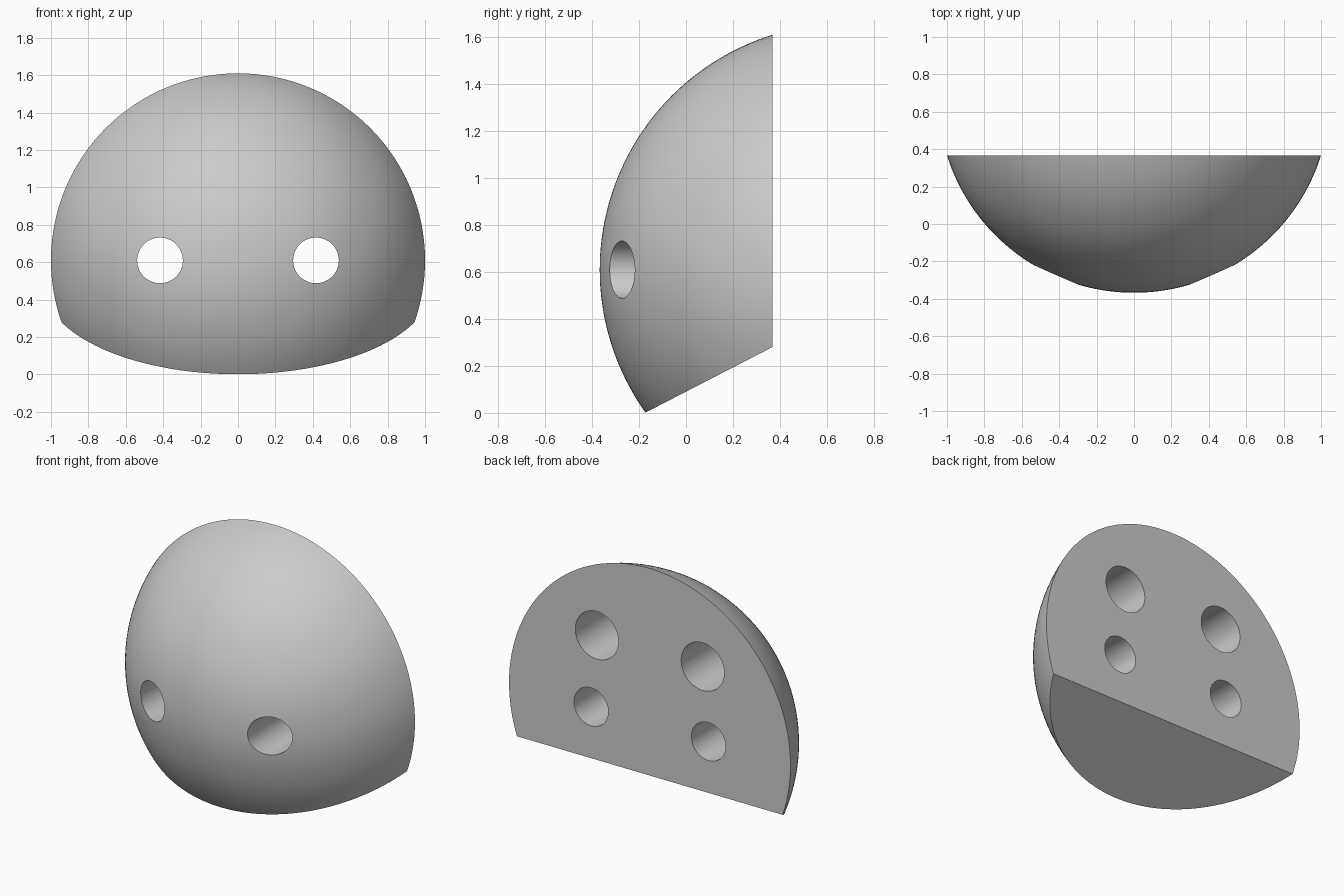
import bpy
import bmesh
import math
from mathutils import Matrix, Vector

cube = bpy.data.objects.get("Cube")
if cube:
    bpy.data.objects.remove(cube, do_unlink=True)

RADIUS = 1.048
BACK_Y = 0.3675
CENTRE = Vector((0, BACK_Y - 0.735 + RADIUS, 0.61))
FACE_FRONT = Matrix.Rotation(math.radians(90), 4, "X")

grey = bpy.data.materials.new("plain grey")
grey.use_nodes = True
grey.diffuse_color = (0.6, 0.6, 0.6, 1)
grey.node_tree.nodes["Principled BSDF"].inputs["Base Color"].default_value = (0.6, 0.6, 0.6, 1)


def make_object(name, bm):
    bmesh.ops.recalc_face_normals(bm, faces=bm.faces)
    mesh = bpy.data.meshes.new(name)
    bm.to_mesh(mesh)
    bm.free()
    mesh.materials.append(grey)
    obj = bpy.data.objects.new(name, mesh)
    bpy.context.collection.objects.link(obj)
    return obj


def slice_off(bm, point, normal):
    """Remove everything on the normal's side of a plane and cap the cut."""
    geom = bm.verts[:] + bm.edges[:] + bm.faces[:]
    cut = bmesh.ops.bisect_plane(bm, geom=geom, dist=1e-5, plane_co=point,
                                 plane_no=normal, clear_outer=True)
    rim = [e for e in cut["geom_cut"] if isinstance(e, bmesh.types.BMEdge)]
    bmesh.ops.contextual_create(bm, geom=rim)


# Domed shell: a sphere with a flat back and a sloping underside
bm = bmesh.new()
bmesh.ops.create_uvsphere(bm, u_segments=128, v_segments=96, radius=RADIUS,
                          matrix=Matrix.Translation(CENTRE) @ FACE_FRONT)
slice_off(bm, (0, BACK_Y, 0), (0, 1, 0))
slope = Vector((0, BACK_Y + 0.175, 0.28))
slice_off(bm, (0, -0.175, 0), Vector((0, slope.z, -slope.y)).normalized())
dome = make_object("dome", bm)


def drill(name, x, z, radius, y_from, y_to):
    """Cut a round hole along y into the dome."""
    bm = bmesh.new()
    place = Matrix.Translation((x, (y_from + y_to) / 2, z)) @ FACE_FRONT
    bmesh.ops.create_cone(bm, cap_ends=True, segments=64, radius1=radius,
                          radius2=radius, depth=y_to - y_from, matrix=place)
    cutter = make_object(name, bm)
    cutter.hide_render = True
    mod = dome.modifiers.new(name, "BOOLEAN")
    mod.operation = "DIFFERENCE"
    mod.solver = "EXACT"
    mod.object = cutter
    bpy.ops.object.modifier_apply(modifier=name)
    bpy.data.objects.remove(cutter, do_unlink=True)


bpy.ops.object.select_all(action="DESELECT")
dome.select_set(True)
bpy.context.view_layer.objects.active = dome

# Through holes for the eyes, and wider blind sockets above them in the back
for side, sign in (("left", 1), ("right", -1)):
    drill(side + "_eye_hole", sign * 0.417, 0.61, 0.122, -1, 1)
    drill(side + "_back_socket", sign * 0.376, 1.08, 0.153, 0, 1)

bpy.ops.object.shade_smooth_by_angle(angle=math.radians(30))
